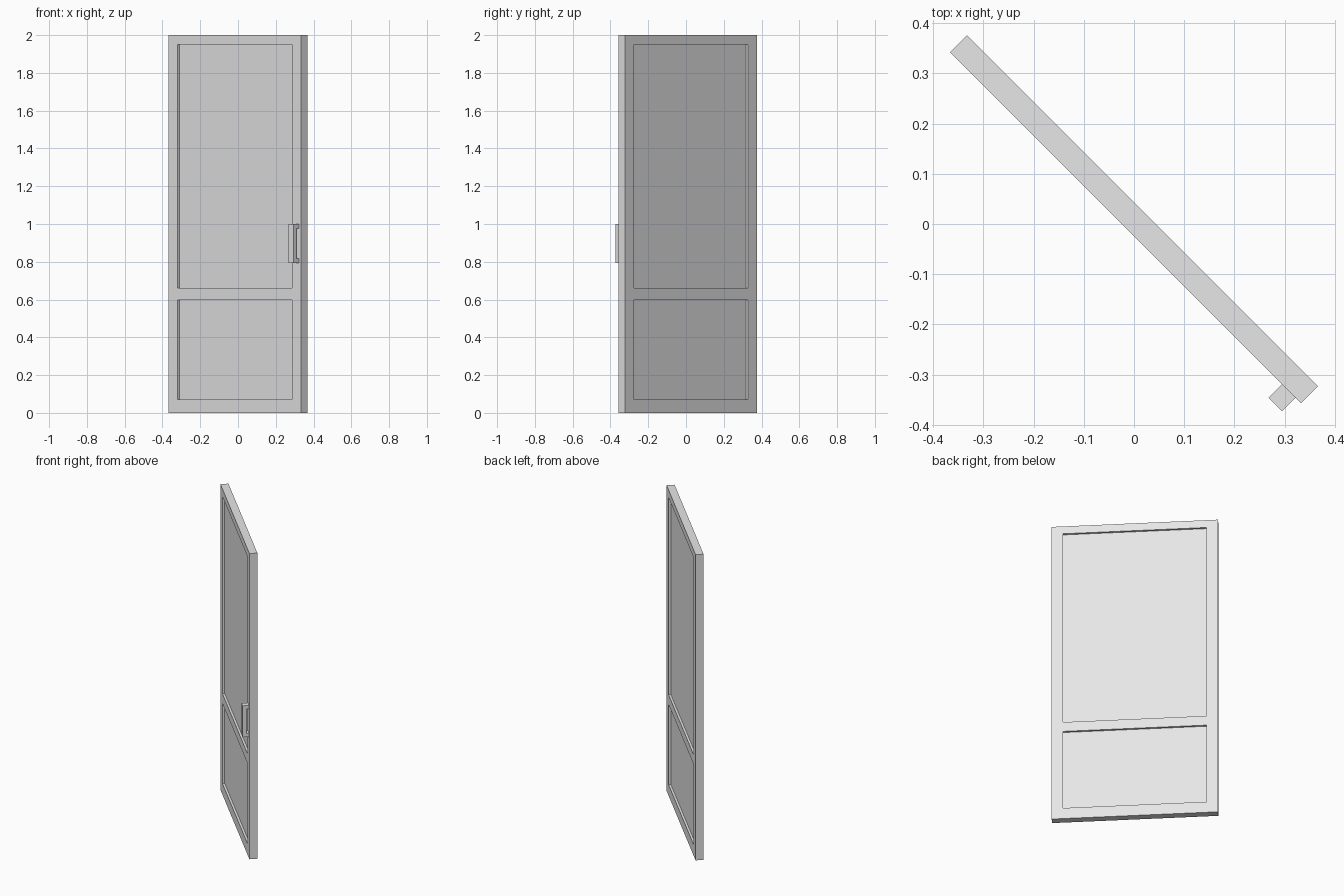
import bpy, bmesh, math
from mathutils import Matrix, Vector

cube = bpy.data.objects.get("Cube")
if cube:
    bpy.data.objects.remove(cube, do_unlink=True)

WIDTH, THICK, HEIGHT = 0.989, 0.048, 2.0
STILE, RECESS = 0.067, 0.014
PANELS = [(0.072, 0.597), (0.66, 1.95)]      # bottom and top of each panel
FRONT = -THICK / 2

# The door stands turned 45 degrees about the vertical
PLACE = Matrix.Translation((0, 0.0095, 0)) @ Matrix.Rotation(-math.pi / 4, 4, 'Z')

grey = bpy.data.materials.new("light grey")
grey.use_nodes = True
grey.diffuse_color = (0.8, 0.8, 0.8, 1)
grey.node_tree.nodes["Principled BSDF"].inputs["Base Color"].default_value = grey.diffuse_color


def finish(bm, name):
    bmesh.ops.recalc_face_normals(bm, faces=bm.faces)
    mesh = bpy.data.meshes.new(name)
    bm.to_mesh(mesh)
    bm.free()
    mesh.materials.append(grey)
    obj = bpy.data.objects.new(name, mesh)
    obj.matrix_world = PLACE
    bpy.context.collection.objects.link(obj)
    return obj


def cut(bm, point, normal):
    geom = bm.verts[:] + bm.edges[:] + bm.faces[:]
    bmesh.ops.bisect_plane(bm, geom=geom, plane_co=point, plane_no=normal)


# Door leaf: a slab with two sunk panels on each side
bm = bmesh.new()
bmesh.ops.create_cube(bm, size=1, matrix=Matrix.Translation((0, 0, HEIGHT / 2))
                      @ Matrix.Diagonal((WIDTH, THICK, HEIGHT, 1)))
inner = WIDTH / 2 - STILE
for x in (-inner, inner):
    cut(bm, (x, 0, 0), (1, 0, 0))
for z in (z for panel in PANELS for z in panel):
    cut(bm, (0, 0, z), (0, 0, 1))
bm.normal_update()
sunk = []
for f in bm.faces:
    c = f.calc_center_median()
    if abs(f.normal.y) > 0.9 and abs(c.x) < inner and any(a < c.z < b for a, b in PANELS):
        sunk.append(f)
bmesh.ops.inset_individual(bm, faces=sunk, thickness=0, depth=-RECESS)
finish(bm, "door_leaf")

# Pull handle: a C-shaped side profile extruded across the stile
reach, bar, leg = 0.038, 0.022, 0.024
low, high = 0.794, 1.0
out, gap = FRONT - reach, FRONT - reach + bar
profile = [(FRONT, low), (out, low), (out, high), (FRONT, high),
           (FRONT, high - leg), (gap, high - leg), (gap, low + leg), (FRONT, low + leg)]
bm = bmesh.new()
face = bm.faces.new([bm.verts.new((0.441, y, z)) for y, z in profile])
grown = bmesh.ops.extrude_face_region(bm, geom=[face], use_keep_orig=True)
verts = [v for v in grown["geom"] if isinstance(v, bmesh.types.BMVert)]
bmesh.ops.translate(bm, verts=verts, vec=Vector((0.038, 0, 0)))
finish(bm, "pull_handle")
